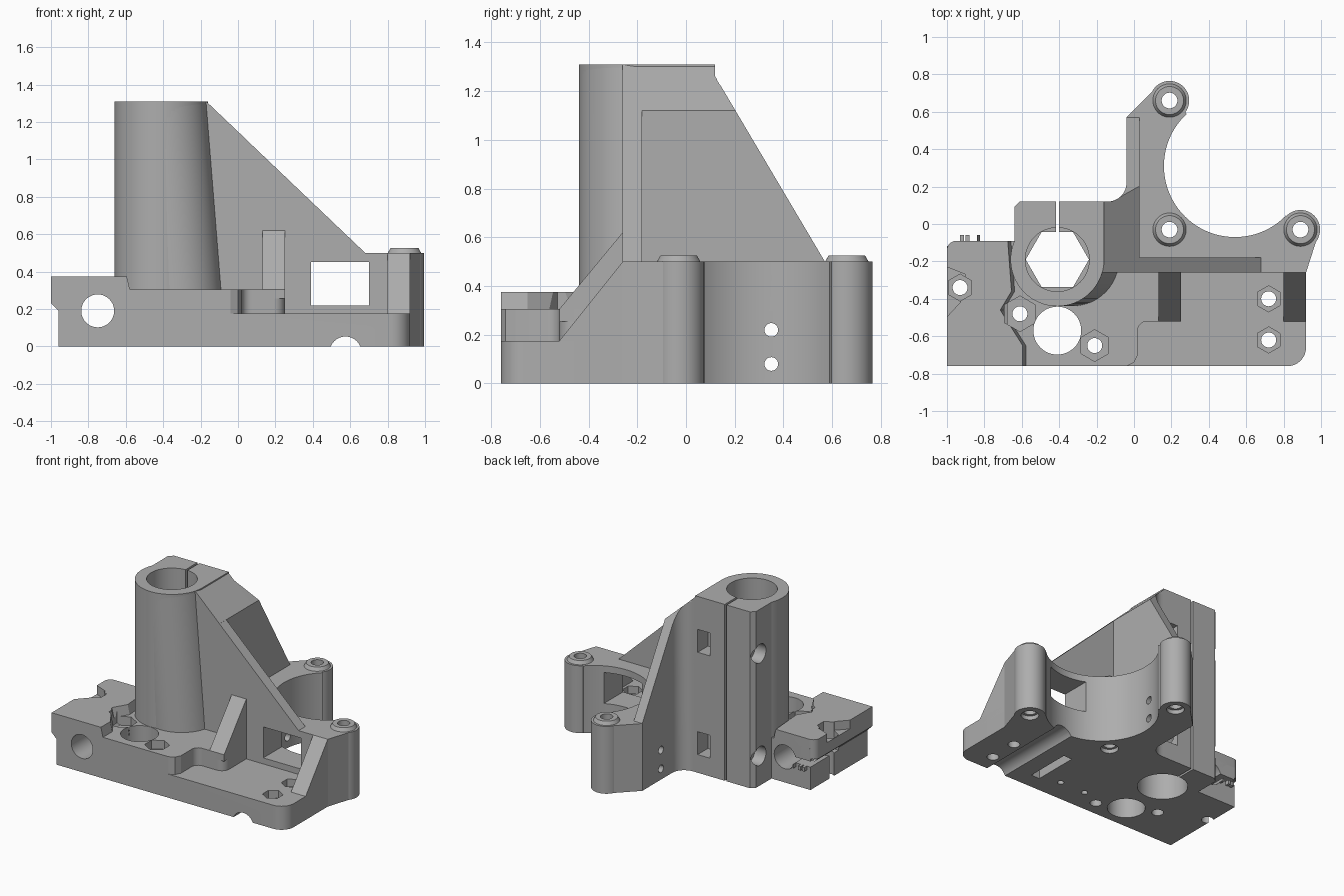
import bpy
import bmesh
from math import sin, cos, tau, radians

default_cube = bpy.data.objects.get("Cube")
if default_cube:
    bpy.data.objects.remove(default_cube, do_unlink=True)

# Single plastic colour
plastic = bpy.data.materials.new("grey plastic")
plastic.use_nodes = True
grey = (0.42, 0.42, 0.42, 1)
plastic.diffuse_color = grey
plastic.node_tree.nodes["Principled BSDF"].inputs["Base Color"].default_value = grey

cutters = bpy.data.collections.new("cutters")
bpy.context.scene.collection.children.link(cutters)
parts = []


def circle(x, y, radius, sides=48):
    return [(x + radius * cos(tau * i / sides), y + radius * sin(tau * i / sides))
            for i in range(sides)]


def quarter(x, y, radius, start, steps=8):
    """Quarter arc about a centre, starting at an angle in degrees."""
    return [(x + radius * cos(radians(start + 90 * i / steps)),
             y + radius * sin(radians(start + 90 * i / steps))) for i in range(steps + 1)]


def rectangle(left, right, low, high):
    return [(left, low), (right, low), (right, high), (left, high)]


def place(point, height, axis):
    a, b = point
    return {"x": (height, a, b), "y": (a, height, b), "z": (a, b, height)}[axis]


def loft(name, start, end, low, high, axis="z", cut=False, planes=()):
    """Solid between two matching outlines, optionally trimmed by planes."""
    bm = bmesh.new()
    lower = [bm.verts.new(place(p, low, axis)) for p in start]
    upper = [bm.verts.new(place(p, high, axis)) for p in end]
    bm.faces.new(lower)
    bm.faces.new(upper)
    count = len(start)
    for i in range(count):
        j = (i + 1) % count
        bm.faces.new((lower[i], lower[j], upper[j], upper[i]))
    bmesh.ops.recalc_face_normals(bm, faces=bm.faces)
    for point, normal in planes:
        geometry = bm.verts[:] + bm.edges[:] + bm.faces[:]
        bmesh.ops.bisect_plane(bm, geom=geometry, plane_co=point, plane_no=normal,
                               clear_outer=True)
        rim = [e for e in bm.edges if e.is_boundary]
        bmesh.ops.holes_fill(bm, edges=rim, sides=0)
        bmesh.ops.recalc_face_normals(bm, faces=bm.faces)
    mesh = bpy.data.meshes.new(name)
    bm.to_mesh(mesh)
    bm.free()
    mesh.materials.append(plastic)
    obj = bpy.data.objects.new(name, mesh)
    if cut:
        cutters.objects.link(obj)
        obj.hide_render = True
    else:
        bpy.context.scene.collection.objects.link(obj)
        parts.append(obj)
    return obj


def prism(name, outline, low, high, axis="z", planes=()):
    return loft(name, outline, outline, low, high, axis, planes=planes)


def cutter(name, outline, low, high, axis="z"):
    return loft(name, outline, outline, low, high, axis, cut=True)


TOP, DECK, FLOOR, MOUNT = 1.31, 0.305, 0.175, 0.5
ROD_X, ROD_Y = -0.41, -0.19
BOSSES = [(0.19, 0.66), (0.19, -0.03), (0.89, -0.03)]

# Stepped base
prism("base_plate", [(-0.96, -0.76)] + quarter(0.82, -0.66, 0.1, 270)
      + [(0.92, -0.2), (-0.6, -0.2), (-0.64, -0.09), (-0.96, -0.09)], 0, FLOOR)
inner_corner = [(0.07 - 0.05 * cos(t * tau / 24), -0.57 + 0.05 * sin(t * tau / 24))
                for t in range(7)]
outer_corner = quarter(0.19, -0.46, 0.06, 270)
prism("raised_deck", [(-0.96, -0.76), (-0.04, -0.76), (0, -0.74), (0.02, -0.7)]
      + inner_corner + outer_corner
      + [(0.25, -0.2), (-0.6, -0.2), (-0.64, -0.09), (-0.96, -0.09)], 0, DECK)

# Belt clamp block with a sloped inner side
back_corner = quarter(-0.95, -0.14, 0.05, 90)
ledge = [(-0.56, -0.76), (-0.56, -0.65), (-0.68, -0.46), (-0.62, -0.36), (-0.64, -0.09)]
sloped = [(x - 0.035, y) for x, y in ledge]
loft("clamp_block", [(-1, -0.76)] + ledge + back_corner,
     [(-1, -0.76)] + sloped + back_corner, 0.23, 0.375)
loft("clamp_overhang", rectangle(-0.96, -0.66, -0.76, -0.09),
     rectangle(-1, -0.66, -0.76, -0.12), 0.19, 0.23)
for x in (-0.92, -0.89, -0.83):
    prism("belt_tooth", rectangle(x - 0.01, x + 0.01, -0.3, -0.06), 0.14, 0.185)

# Rod holder tube with a flared foot and a split clamp at the back
prism("rod_tube", circle(ROD_X, ROD_Y, 0.25, 64), 0, TOP)
loft("tube_flare", circle(ROD_X + 0.08, ROD_Y, 0.249, 64),
     circle(ROD_X, ROD_Y, 0.249, 64), DECK, TOP)
prism("split_clamp", [(-0.64, ROD_Y), (-0.64, 0.09), (-0.61, 0.12), (-0.16, 0.12),
                      (-0.16, ROD_Y)], 0, TOP)

# Buttress walls bracing the tube
prism("buttress_core", [(-0.3, 0), (0.03, 0), (0.03, 1.12), (-0.17, TOP), (-0.3, TOP)],
      -0.26, 0.12, "y")
prism("front_buttress", [(-0.3, 0), (0.68, 0), (0.68, MOUNT), (-0.17, TOP), (-0.3, TOP)],
      -0.26, -0.18, "y")
fillet = quarter(-0.14, 0.22, 0.1, 270)
side_slope = ((-0.17, 0, TOP), (0.81, 0, 0.85))
rear_slope = ((0, 0.12, 1.26), (0, 0.76, 0.45))
prism("rear_buttress", [(-0.16, 0.05), (-0.16, 0.12)] + fillet
      + [(-0.04, 0.57), (0.03, 0.57), (0.03, 0.05)], 0, TOP, planes=(side_slope, rear_slope))

# Sloped ribs on the front
for name, left, right, low, high in (("middle_rib", 0.13, 0.25, DECK, 0.62),
                                     ("end_rib", 0.8, 0.92, FLOOR, MOUNT)):
    prism(name, [(-0.2, low - 0.05), (-0.52, low - 0.05), (-0.52, low),
                 (-0.26, high), (-0.2, high)], left, right, "x")

# Motor mount with three screw bosses
prism("motor_mount", [(-0.04, -0.26), (0.92, -0.26), (0.987, -0.05), (0.89, -0.03),
                      (0.54, 0.31), (0.27, 0.6), (0.19, 0.66), (0.12, 0.73), (-0.04, 0.57)],
      0, MOUNT)
for x, y in BOSSES:
    prism("screw_boss", circle(x, y, 0.105), 0, MOUNT)
    loft("boss_collar", circle(x, y, 0.095), circle(x, y, 0.075), MOUNT - 0.01, 0.525)
    cutter("boss_hole", circle(x, y, 0.042), -0.1, 0.7)
    cutter("boss_recess", circle(x, y, 0.06), -0.1, 0.03)
cutter("motor_opening", circle(0.54, 0.31, 0.38, 96), -0.1, 0.7)
cutter("window", rectangle(0.39, 0.7, 0.22, 0.45), -0.4, 0.1, "y")

# Rod bore: round ends with a hexagonal middle, and the clamp slit
cutter("lower_bore", circle(ROD_X, ROD_Y, 0.17), -0.1, 0.3)
cutter("upper_bore", circle(ROD_X, ROD_Y, 0.171), 1.0, 1.5)
cutter("hex_bore", circle(ROD_X, ROD_Y, 0.169, 6), 0.2, 1.1)
cutter("clamp_slit", rectangle(ROD_X - 0.008, ROD_X + 0.008, -0.1, 0.3), -0.1, 1.5)
for z in (0.22, 0.98):
    cutter("clamp_screw_hole", circle(0.045, z, 0.07, 32), -0.8, -0.55, "x")
    cutter("clamp_screw_shaft", circle(0.045, z, 0.035, 32), -0.6, -0.2, "x")
    cutter("clamp_nut_slot", rectangle(-0.28, -0.18, z - 0.085, z + 0.085), 0.0, 0.2, "y")
for z in (0.08, 0.22):
    cutter("side_screw_hole", circle(0.35, z, 0.028, 24), -0.1, 0.3, "x")

# Holes in the base
cutter("second_rod_hole", circle(ROD_X, -0.57, 0.128), -0.1, 0.42)
cutter("cross_hole", circle(-0.75, 0.19, 0.088), -0.9, 0.05, "y")
for x, y, size, floor in ((-0.61, -0.48, 0.095, 0.24), (-0.21, -0.65, 0.085, 0.24),
                          (0.72, -0.4, 0.07, 0.12), (0.72, -0.62, 0.07, 0.12),
                          (-0.93, -0.34, 0.072, 0.25)):
    flat_up = [(x + size * sin(tau * i / 6), y + size * cos(tau * i / 6)) for i in range(6)]
    cutter("nut_trap", flat_up, floor, 0.45)
    cutter("nut_screw_hole", circle(x, y, 0.04, 32), -0.1, 0.4)
for x in (0.15, -0.06):
    cutter("pilot_hole", circle(x, -0.59, 0.022, 24), -0.1, 0.12)

# Belt slot, clamp notch and underside recesses
cutter("belt_slot", rectangle(-1.1, -0.76, -0.42, 0.05), 0.17, 0.212)
cutter("clamp_notch", [(-1.05, -0.55), (-0.93, -0.42), (-0.9, -0.27), (-1.05, -0.21)],
       0.31, 0.5)
cutter("underside_groove", circle(0.575, -0.032, 0.085, 32), -0.9, 0.1, "y")
cutter("underside_slot", rectangle(0.295, 0.365, -0.64, -0.3), -0.1, 0.1)

# Cut every part, then smooth the round faces
for obj in parts:
    bpy.ops.object.select_all(action="DESELECT")
    obj.select_set(True)
    bpy.context.view_layer.objects.active = obj
    boolean = obj.modifiers.new("openings", "BOOLEAN")
    boolean.operation = "DIFFERENCE"
    boolean.operand_type = "COLLECTION"
    boolean.collection = cutters
    boolean.solver = "EXACT"
    bpy.ops.object.modifier_apply(modifier=boolean.name)
    bpy.ops.object.shade_smooth_by_angle(angle=radians(25))
for obj in list(cutters.objects):
    bpy.data.objects.remove(obj, do_unlink=True)
bpy.data.collections.remove(cutters)
